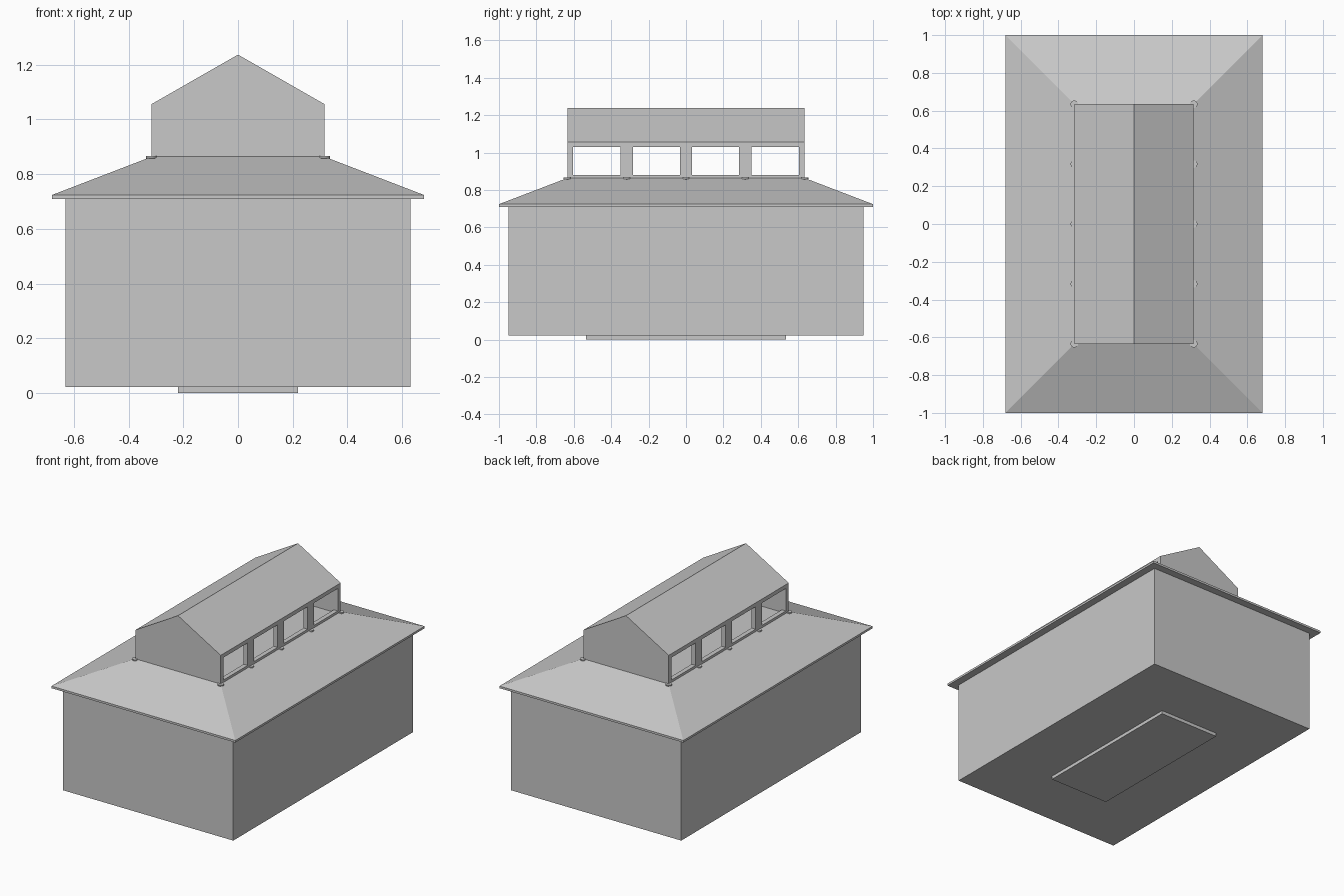
import bpy, math

if "Cube" in bpy.data.objects:
    bpy.data.objects.remove(bpy.data.objects["Cube"])

grey = bpy.data.materials.new("warm_grey")
grey.diffuse_color = (0.58, 0.58, 0.58, 1)
grey.use_nodes = True
grey.node_tree.nodes["Principled BSDF"].inputs["Base Color"].default_value = grey.diffuse_color


def make(name, verts, faces):
    me = bpy.data.meshes.new(name)
    me.from_pydata(verts, [], faces)
    me.materials.append(grey)
    ob = bpy.data.objects.new(name, me)
    bpy.context.collection.objects.link(ob)
    return ob


def loft(name, rings):
    """Stack closed rings of equal length and cap both ends."""
    n = len(rings[0])
    verts = [v for r in rings for v in r]
    faces = [tuple(reversed(range(n))), tuple(range(len(verts) - n, len(verts)))]
    for k in range(len(rings) - 1):
        for i in range(n):
            j = (i + 1) % n
            faces.append((k * n + i, k * n + j, (k + 1) * n + j, (k + 1) * n + i))
    return make(name, verts, faces)


def rect(x0, x1, y0, y1, z):
    return [(x0, y0, z), (x1, y0, z), (x1, y1, z), (x0, y1, z)]


def box(name, x0, x1, y0, y1, z0, z1):
    return loft(name, [rect(x0, x1, y0, y1, z0), rect(x0, x1, y0, y1, z1)])


def disc(name, x, y, z0, z1, r0, r1, n=16):
    def ring(r, z):
        return [(x + r * math.cos(2 * math.pi * i / n),
                 y + r * math.sin(2 * math.pi * i / n), z) for i in range(n)]
    return loft(name, [ring(r0, z0), ring(r1, (z0 + z1) / 2), ring(r1, z1)])


# Plinth and main block
box("base_plinth", -0.22, 0.22, -0.535, 0.535, 0, 0.024)
box("main_block", -0.63, 0.63, -0.95, 0.95, 0.022, 0.712)

# Hipped roof with thin eave, flat on top
HX, HY = 0.316, 0.634
loft("hip_roof", [rect(-0.68, 0.68, -1, 1, 0.71),
                  rect(-0.68, 0.68, -1, 1, 0.724),
                  rect(-HX, HX, -HY, HY, 0.864)])

# Upper gabled roof
SILL, EAVE, RIDGE, T = 0.862, 1.056, 1.237, 0.03


def profile(y, z0):
    return [(-HX, y, z0), (HX, y, z0), (HX, y, EAVE), (0, y, RIDGE), (-HX, y, EAVE)]


# Solid gable ends and the roof between them
loft("front_gable", [profile(-HY, SILL), profile(-HY + T, SILL)][::-1])
loft("back_gable", [profile(HY - T, SILL), profile(HY, SILL)][::-1])
loft("gable_roof", [profile(-HY + T, 1.045), profile(HY - T, 1.045)][::-1])

# Side window walls: sill, header, posts and round post feet
spacing = HY / 2
for side, s in (("left", -1), ("right", 1)):
    x0, x1 = sorted((s * HX, s * (HX - T)))
    box(side + "_sill", x0, x1, -HY + T, HY - T, SILL, 0.88)
    box(side + "_header", x0, x1, -HY + T, HY - T, 1.03, 1.046)
    for i in range(-2, 3):
        y = i * spacing
        if abs(i) < 2:
            box(side + "_post", x0, x1, y - 0.0325, y + 0.0325, 0.88, 1.03)
        disc(side + "_post_foot", s * HX, y, 0.852, 0.866, 0.014, 0.02)
